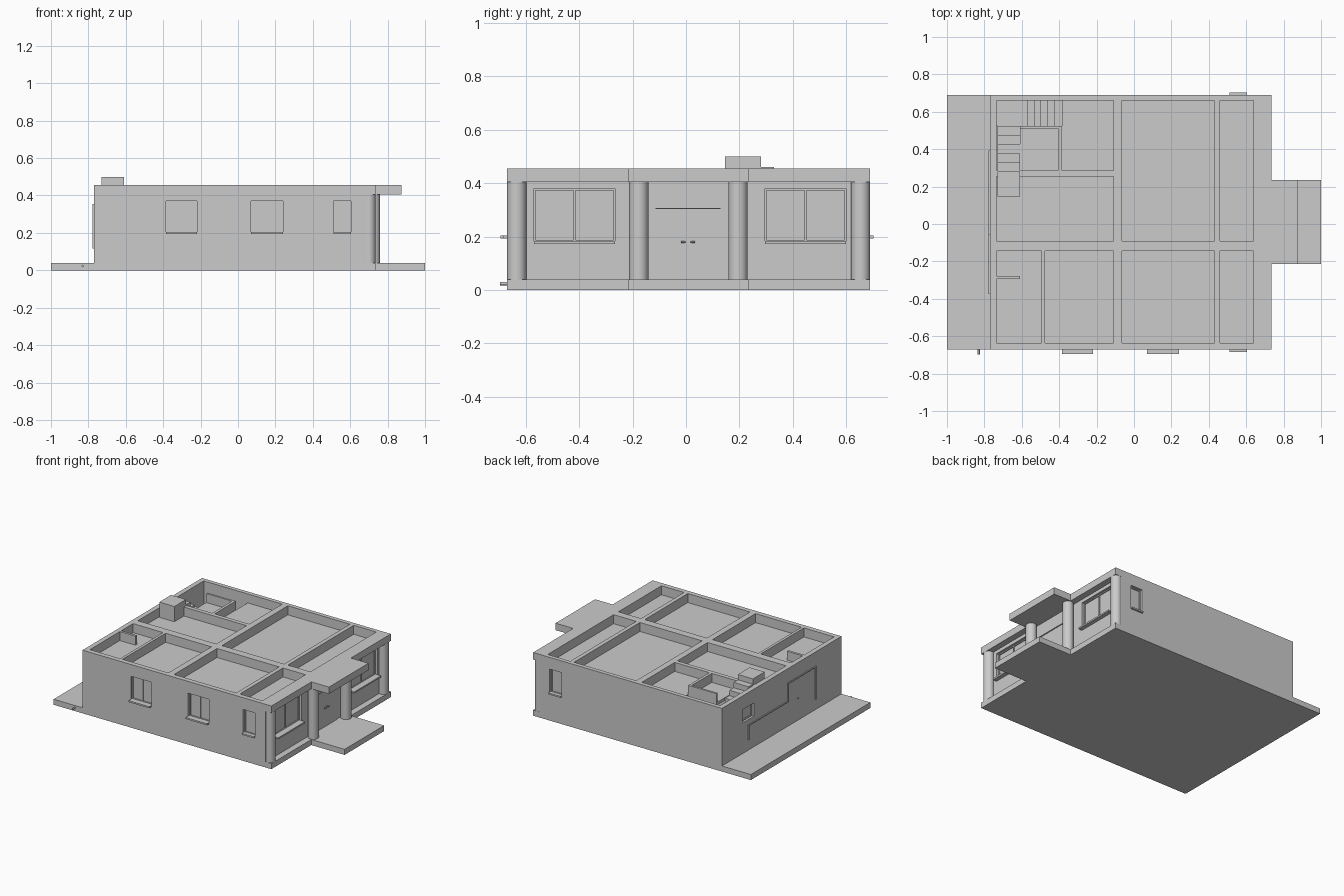
import bpy, bmesh, math
from mathutils import Matrix, Vector

if "Cube" in bpy.data.objects:
    bpy.data.objects.remove(bpy.data.objects["Cube"])


def boxes(name, specs):
    """One object made of boxes given as (x0, x1, y0, y1, z0, z1)."""
    bm = bmesh.new()
    for x0, x1, y0, y1, z0, z1 in specs:
        m = Matrix.Translation(((x0 + x1) / 2, (y0 + y1) / 2, (z0 + z1) / 2))
        m = m @ Matrix.Diagonal((abs(x1 - x0), abs(y1 - y0), abs(z1 - z0), 1))
        bmesh.ops.create_cube(bm, size=1, matrix=m)
    me = bpy.data.meshes.new(name)
    bm.to_mesh(me)
    bm.free()
    ob = bpy.data.objects.new(name, me)
    bpy.context.collection.objects.link(ob)
    return ob


def cylinder(name, p, q, r, sides=32):
    p, q = Vector(p), Vector(q)
    bpy.ops.mesh.primitive_cylinder_add(vertices=sides, radius=r, depth=(q - p).length,
                                        location=(p + q) / 2)
    ob = bpy.context.object
    ob.name = name
    ob.rotation_euler = (q - p).to_track_quat('Z', 'Y').to_euler()
    bpy.ops.object.shade_smooth_by_angle(angle=math.radians(35))
    return ob


def cut(target, cutter):
    mod = target.modifiers.new("cut", 'BOOLEAN')
    mod.operation, mod.solver, mod.object = 'DIFFERENCE', 'EXACT', cutter
    bpy.context.view_layer.objects.active = target
    bpy.ops.object.modifier_apply(modifier=mod.name)
    bpy.data.objects.remove(cutter)


W, E, S, N = -0.77, 0.69, -0.67, 0.69       # outer wall faces
FLOOR, BEAM, TOP, CEIL = 0.04, 0.405, 0.455, 0.39


def on_face(face, u0, u1, d0, d1, z0, z1):
    """Box on a wall face: u along the wall, d outward from it."""
    if face == 'S':
        return (u0, u1, S - d1, S - d0, z0, z1)
    if face == 'N':
        return (u0, u1, N + d0, N + d1, z0, z1)
    if face == 'E':
        return (E + d0, E + d1, u0, u1, z0, z1)
    return (W - d1, W - d0, u0, u1, z0, z1)


# Ground slab with entrance step
boxes("ground_slab", [(-1, 0.735, S, N, 0, FLOOR)])
boxes("entrance_slab", [(0.735, 1, -0.215, 0.235, 0, FLOOR)])

# Wall block with rooms hollowed out
walls = boxes("walls", [(W, E, S, N, FLOOR, TOP)])
rooms = [(-0.735, -0.11, 0.285, 0.66), (-0.735, -0.11, -0.09, 0.255),
         (-0.065, 0.43, -0.09, 0.66), (0.46, 0.64, -0.09, 0.66),
         (-0.735, -0.495, -0.635, -0.145), (-0.475, -0.11, -0.635, -0.145),
         (-0.065, 0.43, -0.635, -0.145), (0.46, 0.64, -0.635, -0.145)]
cut(walls, boxes("room_cutter", [r + (0.03, 0.6) for r in rooms]))

# Windows: face, extent along wall, heights, sill projection, panes
windows = [('S', -0.385, -0.22, 0.20, 0.37, 0.025, 2),
           ('S', 0.07, 0.24, 0.20, 0.37, 0.025, 2),
           ('S', 0.51, 0.605, 0.20, 0.37, 0.014, 1),
           ('N', 0.51, 0.605, 0.20, 0.37, 0.012, 1),
           ('W', 0.325, 0.45, 0.26, 0.355, 0.0, 1),
           ('E', -0.57, -0.265, 0.18, 0.38, 0.03, 2),
           ('E', 0.295, 0.60, 0.18, 0.38, 0.03, 2)]
cut(walls, boxes("window_cutter", [on_face(f, a, b, -0.06, 0.05, z0, z1)
                                   for f, a, b, z0, z1, s, n in windows]))
for i, (f, a, b, z0, z1, sill, panes) in enumerate(windows):
    t, m = 0.007, (a + b) / 2
    bars = [(a, a + t, z0, z1), (b - t, b, z0, z1),
            (a + t, b - t, z0, z0 + t), (a + t, b - t, z1 - t, z1)]
    if panes == 2:
        bars.append((m - t / 2, m + t / 2, z0 + t, z1 - t))
    boxes(f"window_frame_{i}", [on_face(f, p, q, -0.032, -0.016, r, s) for p, q, r, s in bars])
    boxes(f"window_glass_{i}", [on_face(f, a + t, b - t, -0.027, -0.023, z0 + t, z1 - t)])
    if sill:
        boxes(f"window_sill_{i}", [on_face(f, a, b, -0.016, sill, z0 - 0.007, z0 + 0.004)])

# Roof edge beam, entrance canopy and ceilings
boxes("roof_edge_beam", [(E, 0.735, S, N, BEAM, TOP)])
boxes("entrance_canopy", [(0.735, 0.875, -0.215, 0.235, BEAM, TOP)])
ceilings = rooms[1:] + [(-0.385, -0.11, 0.285, 0.66), (-0.61, -0.385, 0.285, 0.525)]
boxes("ceilings", [c + (CEIL - 0.02, CEIL) for c in ceilings])

# Low walls around the stairwell and in the back room
boxes("stairwell_wall", [(-0.61, -0.385, 0.51, 0.525, FLOOR, TOP),
                         (-0.405, -0.385, 0.285, 0.51, FLOOR, TOP)])
boxes("room_divider", [(-0.735, -0.61, -0.295, -0.278, FLOOR, TOP)])

# L-shaped stair rising to the roof landing
rise = (0.50 - FLOOR) / 12
steps = []
for k in range(5):
    x = -0.385 - 0.037 * k
    steps.append((x - 0.037, x, 0.525, 0.66, FLOOR, FLOOR + rise * (k + 1)))
steps.append((-0.735, -0.57, 0.525, 0.66, FLOOR, FLOOR + rise * 6))
for k in range(5):
    y = 0.525 - 0.049 * k
    steps.append((-0.73, -0.61, y - 0.049, y, FLOOR, FLOOR + rise * (k + 7)))
steps.append((-0.73, -0.61, 0.147, 0.28, CEIL - 0.02, 0.50))
boxes("stairs", steps)

# Round columns along the entrance side
for i, (x, y) in enumerate([(0.70, S + 0.036), (0.724, -0.177), (0.724, 0.195), (0.70, N - 0.036)]):
    cylinder(f"column_{i}", (x, y, FLOOR), (x, y, BEAM), 0.036)

# Double entrance door with transom bar and handles
boxes("entrance_door", [(E, E + 0.004, -0.115, 0.13, FLOOR, 0.303)])
boxes("door_transom_bar", [(E, E + 0.01, -0.115, 0.13, 0.303, 0.308)])
for i, (y, s) in enumerate([(-0.003, -1), (0.018, 1)]):
    cylinder(f"handle_stem_{i}", (E, y, 0.18), (E + 0.018, y, 0.18), 0.004, 12)
    cylinder(f"handle_grip_{i}", (E + 0.016, y, 0.18), (E + 0.016, y + s * 0.016, 0.18), 0.003, 12)

# Stepped trim line on the back wall
path = [(0.39, 0.12), (0.39, 0.22), (-0.06, 0.22), (-0.06, 0.35), (-0.37, 0.35), (-0.37, 0.12)]
h = 0.004
boxes("back_wall_trim", [on_face('W', min(a[0], b[0]) - h, max(a[0], b[0]) + h, -0.002, 0.007,
                                 min(a[1], b[1]) - h, max(a[1], b[1]) + h)
                         for a, b in zip(path, path[1:])])
cylinder("back_wall_knob", (W, -0.17, 0.2), (W - 0.008, -0.17, 0.2), 0.004, 12)

# Drain pipe at the slab edge
cylinder("drain_pipe", (-0.83, -0.697, 0.024), (-0.83, -0.66, 0.024), 0.006, 16)
